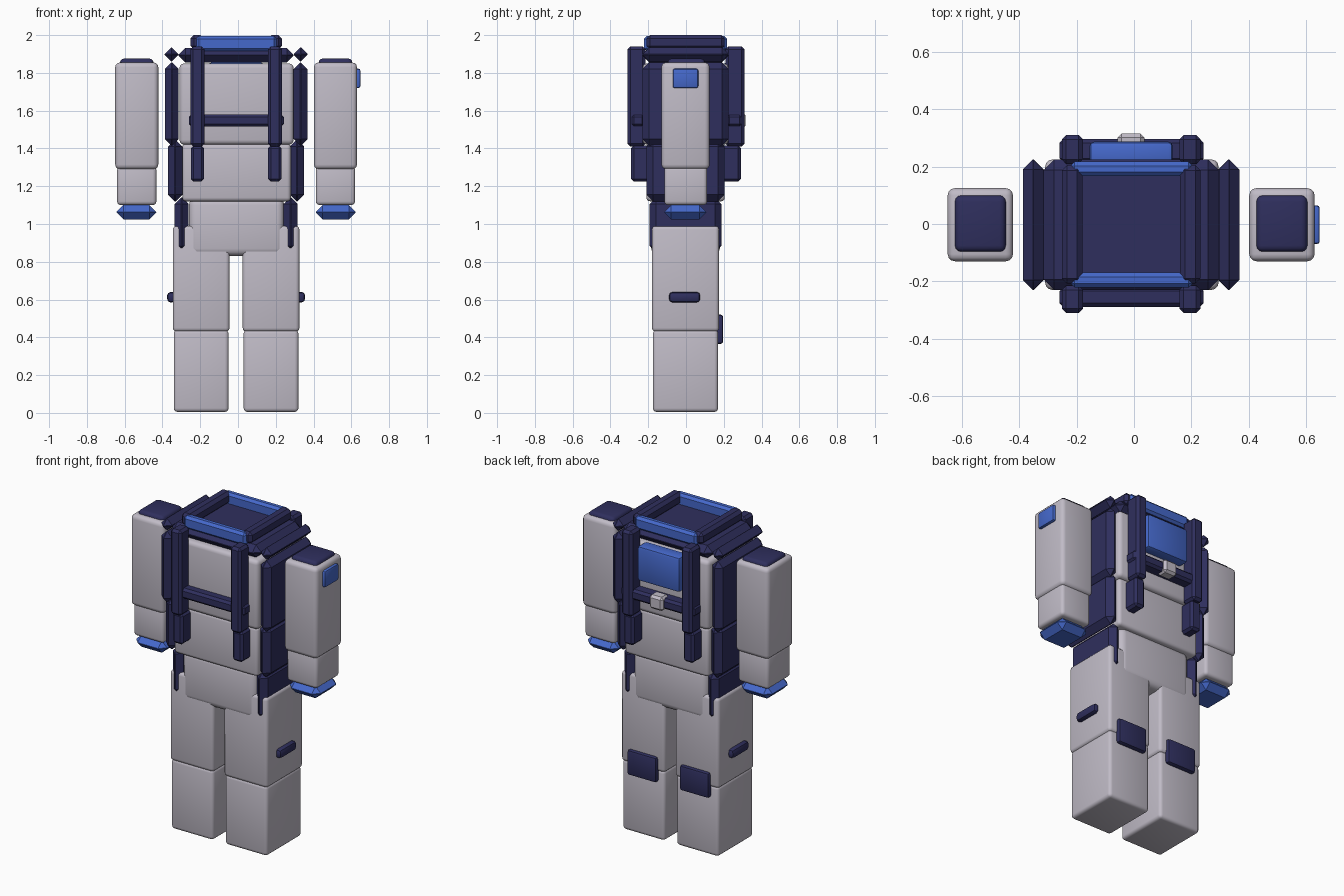
import bpy

CX = -0.01  # mirror line of the suit


def material(name, rgb):
    m = bpy.data.materials.new(name)
    m.diffuse_color = (*rgb, 1)
    return m


GREY = material("suit grey", (0.53, 0.50, 0.57))
NAVY = material("navy", (0.028, 0.028, 0.11))
BLUE = material("bright blue", (0.06, 0.14, 0.60))


def box(name, x, y, z, mat, bevel=0.02, segments=3):
    """Bevelled box given by its (min, max) on each axis."""
    bpy.ops.mesh.primitive_cube_add(size=1, location=[sum(r) / 2 for r in (x, y, z)])
    ob = bpy.context.object
    ob.name = name
    ob.scale = [r[1] - r[0] for r in (x, y, z)]
    bpy.ops.object.transform_apply(location=False, rotation=False, scale=True)
    ob.data.materials.append(mat)
    mod = ob.modifiers.new("bevel", "BEVEL")
    mod.width = bevel
    mod.segments = segments
    bpy.ops.object.modifier_apply(modifier=mod.name)
    if segments > 1:
        bpy.ops.object.shade_smooth_by_angle()
    return ob


def pair(name, x, *args, **kw):
    """Left box plus its mirror image."""
    box("left_" + name, x, *args, **kw)
    box("right_" + name, (2 * CX - x[1], 2 * CX - x[0]), *args, **kw)


# Torso and hips
box("chest", (-0.31, 0.295), (-0.23, 0.225), (1.42, 1.85), GREY, 0.025)
box("waist", (-0.295, 0.28), (-0.21, 0.205), (1.12, 1.425), GREY, 0.02)
box("hips", (-0.26, 0.245), (-0.184, 0.179), (0.83, 1.14), GREY, 0.04)

# Legs
pair("thigh", (-0.345, -0.045), (-0.18, 0.175), (0.43, 0.99), GREY, 0.02)
pair("shin", (-0.34, -0.05), (-0.175, 0.17), (0.005, 0.44), GREY, 0.02)
pair("leg_loop", (-0.375, -0.33), (-0.09, 0.075), (0.585, 0.64), NAVY, 0.018, segments=2)
pair("calf_patch", (-0.29, -0.09), (0.15, 0.197), (0.365, 0.52), NAVY, 0.014, segments=2)

# Side panels with pointed edges
pair("upper_side_panel", (-0.387, -0.315), (-0.23, 0.225), (1.415, 1.855), NAVY, 0.034, segments=1)
pair("middle_side_panel", (-0.37, -0.295), (-0.21, 0.205), (1.12, 1.445), NAVY, 0.035, segments=1)
pair("lower_side_panel", (-0.335, -0.262), (-0.192, 0.187), (0.85, 1.14), NAVY, 0.034, segments=1)

# Shoulders and collar
pair("shoulder_bar", (-0.388, -0.316), (-0.23, 0.225), (1.86, 1.935), NAVY, 0.035, segments=1)
box("shoulder_plate", (-0.315, 0.295), (-0.23, 0.225), (1.855, 1.932), NAVY, 0.036, segments=1)
pair("collar_side", (-0.252, -0.18), (-0.208, 0.205), (1.925, 2.0), NAVY, 0.018, segments=1)
box("collar_front", (-0.222, 0.205), (-0.222, -0.17), (1.915, 1.995), BLUE, 0.015, segments=1)
box("collar_back", (-0.222, 0.205), (0.167, 0.218), (1.915, 1.995), BLUE, 0.015, segments=1)

# Harness straps, front and back
for side, upper, lower in (("front", (-0.31, -0.215), (-0.29, -0.19)),
                           ("back", (0.21, 0.31), (0.19, 0.29))):
    pair(side + "_strap", (-0.252, -0.178), upper, (1.41, 1.94), NAVY, 0.015, segments=1)
    pair(side + "_strap_end", (-0.25, -0.18), lower, (1.225, 1.415), NAVY, 0.014, segments=1)
box("front_cross_strap", (-0.26, 0.243), (-0.29, -0.22), (1.515, 1.58), NAVY, 0.014, segments=1)
box("back_cross_strap", (-0.26, 0.243), (0.215, 0.297), (1.515, 1.58), NAVY, 0.014, segments=1)
box("buckle", (-0.057, 0.037), (0.24, 0.315), (1.505, 1.59), GREY, 0.014, segments=1)
box("back_panel", (-0.155, 0.135), (0.2, 0.287), (1.64, 1.855), BLUE, 0.015, segments=2)

# Arms
pair("upper_arm", (-0.65, -0.422), (-0.13, 0.125), (1.29, 1.855), GREY, 0.025)
pair("forearm", (-0.64, -0.432), (-0.115, 0.112), (1.1, 1.305), GREY, 0.02)
pair("arm_cap", (-0.625, -0.447), (-0.097, 0.1), (1.8, 1.876), NAVY, 0.022)
pair("cuff", (-0.643, -0.432), (-0.115, 0.108), (1.025, 1.1), BLUE, 0.036, segments=1)
box("arm_patch", (0.615, 0.648), (-0.07, 0.065), (1.72, 1.822), BLUE, 0.01, segments=2)
